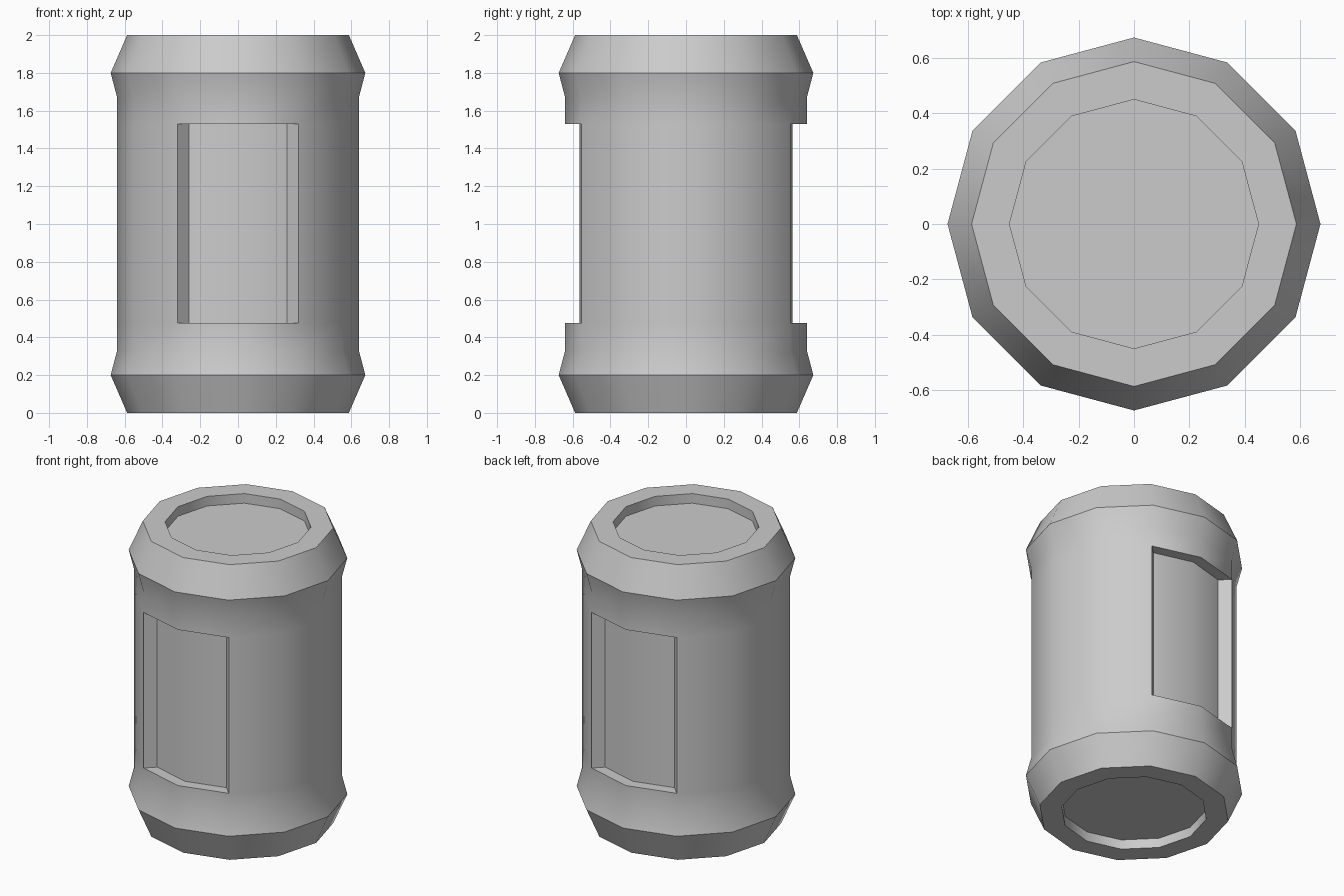
import bpy, bmesh, math

if "Cube" in bpy.data.objects:
    bpy.data.objects.remove(bpy.data.objects["Cube"])

SIDES = 12
LOW, HIGH = 0.475, 1.53
# (radius, z) up the outside, including the recessed ends
PROFILE = [(0.45, 0.065), (0.45, 0), (0.587, 0), (0.674, 0.2), (0.64, 0.33),
           (0.64, LOW), (0.64, HIGH), (0.64, 1.67), (0.674, 1.8),
           (0.587, 2), (0.45, 2), (0.45, 1.935)]
# segments cut out for the front and back panels
PANELS = ((2, 3), (8, 9))

bm = bmesh.new()


def ring(radius, z):
    return [bm.verts.new((radius * math.cos(math.tau * i / SIDES),
                          radius * math.sin(math.tau * i / SIDES), z))
            for i in range(SIDES)]


# Barrel body
rings = [ring(r, z) for r, z in PROFILE]
open_segments = {s for pair in PANELS for s in pair}
for a, b in zip(rings, rings[1:]):
    waist = a is rings[5]
    for i in range(SIDES):
        if waist and i in open_segments:
            continue
        j = (i + 1) % SIDES
        bm.faces.new((a[i], a[j], b[j], b[i]))
bm.faces.new(rings[0][::-1])
bm.faces.new(rings[-1])

# Sunken panels with slanted side walls
for first, second in PANELS:
    sign = 1 if first < 6 else -1
    floors = []
    for z in (LOW, HIGH):
        floors.append([bm.verts.new((sign * x, sign * y, z))
                       for x, y in ((0.26, 0.495), (0, 0.565), (-0.26, 0.495))])
    rims = [[r[first], r[second], r[second + 1]] for r in (rings[5], rings[6])]
    for k in (0, 1):
        bm.faces.new((floors[0][k], floors[0][k + 1], floors[1][k + 1], floors[1][k]))
        for rim, floor in zip(rims, floors):
            bm.faces.new((rim[k], rim[k + 1], floor[k + 1], floor[k]))
    for k in (0, 2):
        bm.faces.new((rims[0][k], floors[0][k], floors[1][k], rims[1][k]))

bmesh.ops.recalc_face_normals(bm, faces=bm.faces[:])
mesh = bpy.data.meshes.new("barrel")
bm.to_mesh(mesh)
bm.free()
barrel = bpy.data.objects.new("barrel", mesh)
bpy.context.collection.objects.link(barrel)

# Smooth sides, crisp rims
bpy.context.view_layer.objects.active = barrel
barrel.select_set(True)
bpy.ops.object.shade_smooth_by_angle(angle=math.radians(35))
